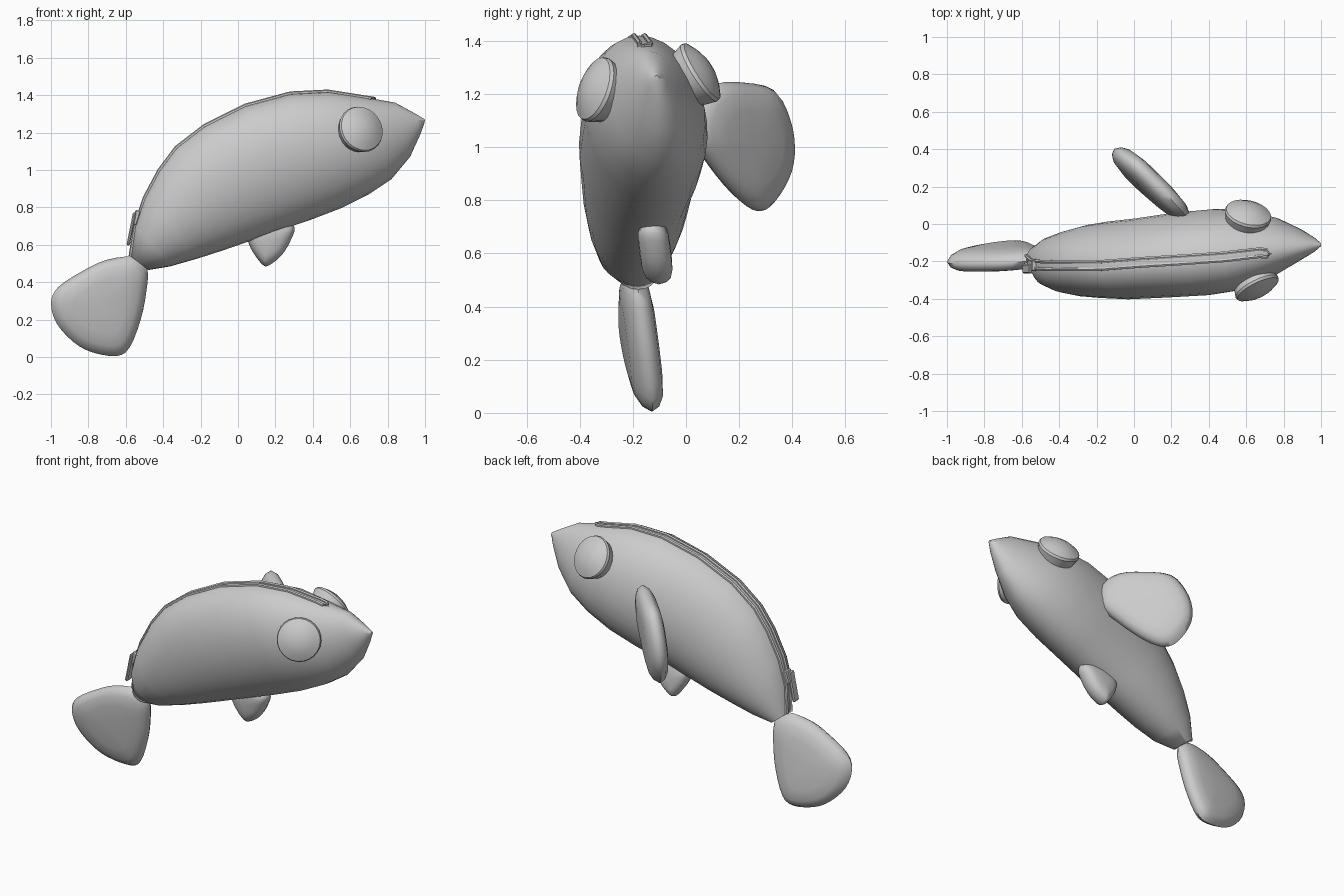
import bpy, bmesh, math
from mathutils import Vector

if "Cube" in bpy.data.objects:
    bpy.data.objects.remove(bpy.data.objects["Cube"])

GREY = bpy.data.materials.new("soft_grey")
GREY.diffuse_color = (0.6, 0.6, 0.6, 1)
GREY.use_nodes = True
GREY.node_tree.nodes["Principled BSDF"].inputs["Base Color"].default_value = GREY.diffuse_color


def finish(name, bm, angle=40):
    bmesh.ops.recalc_face_normals(bm, faces=bm.faces)
    me = bpy.data.meshes.new(name)
    bm.to_mesh(me)
    bm.free()
    ob = bpy.data.objects.new(name, me)
    bpy.context.collection.objects.link(ob)
    me.materials.append(GREY)
    bpy.ops.object.select_all(action='DESELECT')
    ob.select_set(True)
    bpy.context.view_layer.objects.active = ob
    bpy.ops.object.shade_smooth_by_angle(angle=math.radians(angle))
    return ob


def loft(name, rings, angle=40):
    """Skin a list of closed point rings and cap both ends."""
    bm = bmesh.new()
    rows = [[bm.verts.new(p) for p in ring] for ring in rings]
    n = len(rows[0])
    for a, b in zip(rows, rows[1:]):
        for i in range(n):
            j = (i + 1) % n
            bm.faces.new((a[i], a[j], b[j], b[i]))
    bm.faces.new(rows[0])
    bm.faces.new(rows[-1])
    return finish(name, bm, angle)


def smooth_loop(pts, steps=3):
    """Closed Catmull-Rom loop through 2D points."""
    out, n = [], len(pts)
    for i in range(n):
        p = [Vector(pts[(i + k) % n]) for k in (-1, 0, 1, 2)]
        for s in range(steps):
            t = s / steps
            out.append(0.5 * (2 * p[1] + (p[2] - p[0]) * t
                       + (2 * p[0] - 5 * p[1] + 4 * p[2] - p[3]) * t * t
                       + (3 * p[1] - p[0] - 3 * p[2] + p[3]) * t ** 3))
    return out


def pillow(name, outline, place, thick):
    """Stuffed fin: outline puffed on both sides; place(u, v, w) maps to 3D."""
    loop = smooth_loop(outline)
    c = sum(loop, Vector((0, 0))) / len(loop)
    half = [(0.15, 1), (0.55, 0.95), (0.8, 0.78), (0.93, 0.48)]
    prof = half + [(1, 0)] + [(s, -t) for s, t in reversed(half)]
    rings = []
    for s, t in prof:
        rings.append([place(*(c + (p - c) * s), t * thick) for p in loop])
    return loft(name, rings, 60)


# Body sections: top x, top z, bottom x, bottom z, centre y, half width
SECTIONS = [
    (-0.575, 0.54, -0.48, 0.465, -0.185, 0.065),
    (-0.55, 0.70, -0.36, 0.485, -0.20, 0.13),
    (-0.50, 0.85, -0.22, 0.525, -0.20, 0.165),
    (-0.42, 1.00, -0.08, 0.57, -0.195, 0.19),
    (-0.33, 1.12, 0.05, 0.615, -0.19, 0.203),
    (-0.18, 1.235, 0.20, 0.67, -0.185, 0.215),
    (0.04, 1.345, 0.38, 0.73, -0.165, 0.225),
    (0.28, 1.41, 0.55, 0.795, -0.15, 0.228),
    (0.48, 1.42, 0.70, 0.87, -0.14, 0.21),
    (0.67, 1.39, 0.82, 0.95, -0.125, 0.155),
    (0.84, 1.36, 0.92, 1.07, -0.115, 0.085),
    (0.95, 1.30, 0.975, 1.19, -0.112, 0.038),
    (1.00, 1.27, 0.995, 1.245, -0.11, 0.01),
]


def body_point(sec, a):
    tx, tz, bx, bz, cy, w = sec
    c = math.cos(a)
    hz = (tz - bz) / 2
    return Vector(((tx + bx) / 2 + c * (tx - bx) / 2,
                   cy + w * math.sin(a) - 0.13 * hz * c,
                   (tz + bz) / 2 + c * hz))


loft("body", [[body_point(s, 2 * math.pi * i / 28) for i in range(28)]
              for s in SECTIONS], 60)

# Tail fin, slightly tilted plane
pillow("tail_fin",
       [(-0.55, 0.535), (-0.70, 0.52), (-0.83, 0.46), (-0.96, 0.375), (-1.0, 0.29),
        (-0.97, 0.18), (-0.88, 0.08), (-0.78, 0.025), (-0.65, 0.005), (-0.58, 0.05),
        (-0.52, 0.2), (-0.49, 0.35), (-0.485, 0.47)],
       lambda u, v, w: Vector((u, -0.065 + 0.095 * u - 0.149 * v + w, v)), 0.062)

# Side fin, swept outward and back
pillow("side_fin",
       [(0.02, 1.05), (0.05, 1.18), (0.12, 1.24), (0.22, 1.243), (0.33, 1.215),
        (0.385, 1.11), (0.403, 1.0), (0.39, 0.9), (0.345, 0.81), (0.30, 0.765),
        (0.25, 0.765), (0.18, 0.82), (0.09, 0.93)],
       lambda u, v, w: Vector((0.27 - (u - 0.03) + 0.12 * (v - 1) + w * 0.75, u + w * 0.6, v)), 0.065)

# Belly fin
pillow("belly_fin",
       [(0.05, 0.66), (0.06, 0.60), (0.09, 0.545), (0.13, 0.495), (0.16, 0.487),
        (0.23, 0.54), (0.28, 0.62), (0.30, 0.70), (0.2, 0.74), (0.1, 0.71)],
       lambda u, v, w: Vector((u, -0.115 - 0.12 * (v - 0.6) + w, v)), 0.06)


# Eyes: tapered buttons with a domed face
def eye(name, centre, normal):
    n = Vector(normal).normalized()
    q = n.to_track_quat('Z', 'Y')
    prof = [(0.095, -0.10), (0.115, -0.04), (0.127, 0), (0.122, 0.014), (0.11, 0.02),
            (0.085, 0.033), (0.05, 0.045), (0.015, 0.05)]
    rings = [[Vector(centre) + q @ Vector((r * math.cos(t), r * math.sin(t), h))
              for t in (2 * math.pi * i / 24 for i in range(24))] for r, h in prof]
    loft(name, rings, 30)


eye("near_eye", (0.657, -0.338, 1.217), (0.42, -0.84, 0.3))
eye("far_eye", (0.61, 0.05, 1.28), (0.2, 0.82, 0.52))

# Zipper: one looped bead running along both sides of the back seam
spine = [body_point(s, 0) for s in SECTIONS[:10]] + [Vector((0.71, -0.157, 1.384))]
track = [p + Vector((0, 0.02, 0)) for p in spine] + [Vector((0.728, -0.157, 1.381))]
track += [p - Vector((0, 0.02, 0)) for p in reversed(spine)]
rings = []
for i, p in enumerate(track):
    d = (track[min(i + 1, len(track) - 1)] - track[max(i - 1, 0)]).normalized()
    side = d.cross(Vector((0, 1, 0)))
    side = side.normalized() if side.length > 0.3 else Vector((0, 0, 1))
    other = d.cross(side).normalized()
    rings.append([p + 0.01 * (side * math.cos(t) + other * math.sin(t))
                  for t in (math.pi * k / 3 for k in range(6))])
loft("zipper_bead", rings, 30)


# Zipper slider and hanging pull tab
def block(name, centre, size, tilt):
    bm = bmesh.new()
    bmesh.ops.create_cube(bm, size=1)
    for v in bm.verts:
        v.co = Vector((v.co.x * size[0], v.co.y * size[1], v.co.z * size[2]))
    bmesh.ops.bevel(bm, geom=bm.edges[:], offset=0.006, segments=1, affect='EDGES')
    ob = finish(name, bm, 30)
    ob.location = centre
    ob.rotation_euler = (0, tilt, 0)


block("zipper_slider", (-0.545, -0.222, 0.745), (0.03, 0.06, 0.08), 0.3)
block("zipper_pull", (-0.57, -0.24, 0.685), (0.018, 0.05, 0.18), 0.2)
